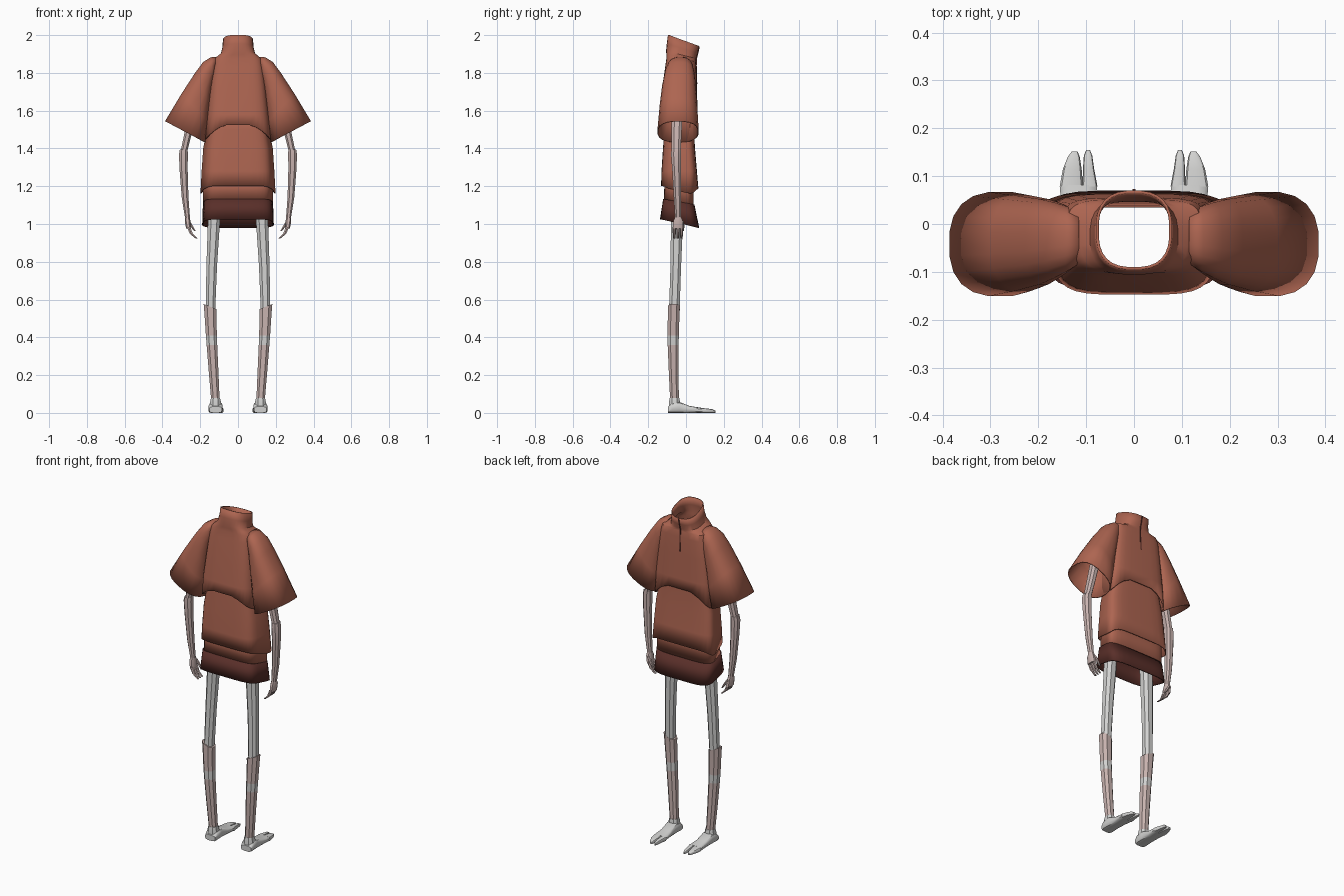
import bpy, bmesh, math
from mathutils import Vector


def material(name, rgb):
    m = bpy.data.materials.new(name)
    m.diffuse_color = (*rgb, 1)
    return m


RUST = material("rust cloth", (0.42, 0.13, 0.082))
DARK = material("dark brown cloth", (0.1, 0.028, 0.022))
GREY = material("pale grey", (0.64, 0.64, 0.63))
PINK = material("pale pink", (0.58, 0.45, 0.43))


def ring(c, u, v, n=8, p=2.0, taper=0.0):
    """Superellipse around c with half axes u and v; taper widens u towards +v."""
    c, u, v = Vector(c), Vector(u), Vector(v)
    pts = []
    for i in range(n):
        a = 2 * math.pi * (i + 0.5) / n
        s = math.copysign(abs(math.cos(a)) ** (2 / p), math.cos(a))
        t = math.copysign(abs(math.sin(a)) ** (2 / p), math.sin(a))
        pts.append(c + u * s * (1 + taper * t) + v * t)
    return pts


def loft(name, rings, mats, caps=True, mirror=False, thick=0.0, rule=None, angle=35):
    bm = bmesh.new()
    rows = [[bm.verts.new(p) for p in r] for r in rings]
    n = len(rows[0])
    for a, b in zip(rows, rows[1:]):
        for i in range(n):
            bm.faces.new((a[i], a[(i + 1) % n], b[(i + 1) % n], b[i]))
    if caps:
        bm.faces.new(rows[0][::-1])
        bm.faces.new(rows[-1])
    bmesh.ops.recalc_face_normals(bm, faces=bm.faces)
    if rule:
        for f in bm.faces:
            f.material_index = rule(f.calc_center_median())
    me = bpy.data.meshes.new(name)
    bm.to_mesh(me)
    bm.free()
    for m in mats:
        me.materials.append(m)
    ob = bpy.data.objects.new(name, me)
    bpy.context.collection.objects.link(ob)
    bpy.ops.object.select_all(action='DESELECT')
    ob.select_set(True)
    bpy.context.view_layer.objects.active = ob
    bpy.ops.object.shade_smooth_by_angle(angle=math.radians(angle))
    if thick:
        s = ob.modifiers.new("Thickness", 'SOLIDIFY')
        s.thickness, s.offset = thick, -1
    if mirror:
        ob.modifiers.new("Mirror", 'MIRROR')
    return ob


def cloth(hx, y0, y1, z, tilt=0.0, p=4.5, taper=0.1, n=28):
    """Horizontal garment section; tilt is the rise from y0 to y1."""
    return ring((0, (y0 + y1) / 2, z), (hx, 0, 0), (0, (y1 - y0) / 2, tilt / 2), n, p, taper)


def limb(sections, n=8):
    return [ring((x, y, z), (rx, 0, 0), (0, ry, 0), n, 2.4) for x, y, z, rx, ry in sections]


# Upper top with arched hem, running up into the tilted collar
hem = cloth(0.178, -0.148, 0.064, 1.53)
for q in hem:
    q.z -= 0.10 * (abs(q.x) / 0.19) ** 2.5
loft("upper_top", [
    hem,
    cloth(0.17, -0.142, 0.062, 1.58),
    cloth(0.155, -0.126, 0.058, 1.72),
    cloth(0.142, -0.110, 0.055, 1.83, -0.01),
    cloth(0.134, -0.104, 0.052, 1.868, -0.015, 4),
    cloth(0.112, -0.104, 0.052, 1.882, -0.03, 3.2, 0),
    cloth(0.092, -0.106, 0.054, 1.896, -0.04, 2.8, 0),
    cloth(0.083, -0.102, 0.062, 1.93, -0.05, 2.6, 0),
    cloth(0.080, -0.096, 0.070, 1.972, -0.06, 2.6, 0)],
    [RUST], caps=False, thick=0.006)

# Narrow neck placket on the toe side
loft("neck_placket", [
    ring((0, y, z), (0.004, 0, 0), (0, 0.004, 0), 4, 2)
    for y, z in ((0.057, 1.74), (0.054, 1.84), (0.055, 1.875), (0.063, 1.905), (0.070, 1.941))],
    [DARK])

# Bell sleeves: each section runs from an outer to an inner point
sleeve = []
for xo, zo, xi, zi, cy, d in (
        (0.115, 1.885, 0.12, 1.80, -0.030, 0.055),
        (0.145, 1.883, 0.13, 1.76, -0.031, 0.068),
        (0.185, 1.858, 0.14, 1.70, -0.034, 0.080),
        (0.228, 1.800, 0.148, 1.635, -0.037, 0.090),
        (0.300, 1.690, 0.158, 1.54, -0.040, 0.100),
        (0.387, 1.545, 0.172, 1.432, -0.042, 0.110)):
    sleeve.append(ring(((xo + xi) / 2, cy, (zo + zi) / 2),
                       ((xo - xi) / 2, 0, (zo - zi) / 2), (0, d, 0), 20, 2.5))
loft("bell_sleeve", sleeve, [RUST], caps=False, mirror=True, thick=0.006, angle=45)

# Lower shirt under the arched hem, dipping at the side seams
tail = cloth(0.192, -0.132, 0.066, 1.195, -0.015)
for q in tail:
    q.z -= 0.03 * (abs(q.x) / 0.2) ** 8
loft("lower_shirt", [
    tail,
    cloth(0.186, -0.130, 0.058, 1.28),
    cloth(0.178, -0.122, 0.048, 1.40),
    cloth(0.160, -0.115, 0.042, 1.50),
    cloth(0.145, -0.105, 0.040, 1.62)], [RUST], caps=False, thick=0.005)

# Short skirt: rust band above, dark band below, lower on the toe side
loft("skirt_band", [
    cloth(0.178, -0.118, 0.040, 1.11, -0.03),
    cloth(0.178, -0.112, 0.040, 1.26)], [RUST], caps=False, thick=0.005)
loft("skirt_hem", [
    cloth(0.188, -0.138, 0.070, 1.003, -0.045, taper=0.03),
    cloth(0.182, -0.121, 0.045, 1.118, -0.03, taper=0.06)], [DARK], caps=False, thick=0.006)

# Arms
loft("upper_arm", limb([
    (0.19, -0.04, 1.76, 0.026, 0.03), (0.235, -0.045, 1.62, 0.024, 0.03),
    (0.262, -0.05, 1.49, 0.021, 0.029), (0.286, -0.052, 1.385, 0.019, 0.025)]),
    [PINK], mirror=True)
loft("forearm", limb([
    (0.287, -0.052, 1.395, 0.022, 0.027), (0.289, -0.053, 1.37, 0.025, 0.028),
    (0.288, -0.050, 1.29, 0.023, 0.025), (0.280, -0.045, 1.14, 0.019, 0.021),
    (0.267, -0.042, 1.03, 0.014, 0.017)]), [PINK], mirror=True)

# Hands with curled fingers and a thumb
loft("palm", limb([
    (0.268, -0.042, 1.04, 0.013, 0.016), (0.267, -0.042, 1.015, 0.016, 0.027),
    (0.262, -0.042, 0.975, 0.013, 0.029)]), [PINK], mirror=True)
for k, y in enumerate((-0.062, -0.043, -0.024)):
    loft(f"finger_{k + 1}", limb([
        (0.262, y, 0.985, 0.010, 0.009), (0.247, y, 0.948, 0.009, 0.008),
        (0.220, y, 0.924, 0.006, 0.006)], 6), [PINK], mirror=True)
loft("thumb", limb([
    (0.262, -0.022, 1.015, 0.009, 0.010), (0.243, -0.016, 0.985, 0.008, 0.008),
    (0.228, -0.017, 0.962, 0.005, 0.005)], 6), [PINK], mirror=True)

# Legs
loft("thigh", limb([
    (0.122, -0.048, 1.20, 0.036, 0.038), (0.128, -0.048, 1.00, 0.034, 0.034),
    (0.139, -0.054, 0.78, 0.030, 0.030), (0.146, -0.062, 0.54, 0.027, 0.030)]),
    [GREY], mirror=True)
shin = limb([
    (0.147, -0.064, 0.562, 0.037, 0.034), (0.146, -0.065, 0.53, 0.034, 0.033),
    (0.141, -0.068, 0.41, 0.031, 0.032), (0.138, -0.068, 0.36, 0.030, 0.031),
    (0.128, -0.065, 0.20, 0.027, 0.027), (0.120, -0.061, 0.075, 0.024, 0.025)])
for q in shin[0]:
    q.z += 0.4 * (q.x - 0.147)
loft("shin", shin, [PINK, GREY], mirror=True, rule=lambda c: int(0.365 < c.z < 0.405))
loft("ankle", limb([
    (0.119, -0.061, 0.03, 0.033, 0.032), (0.119, -0.061, 0.06, 0.030, 0.031),
    (0.119, -0.061, 0.078, 0.026, 0.027)]), [GREY], mirror=True)


# Split-toed feet: sections along y as (x, y, half width, height)
def foot_part(name, sections):
    loft(name, [ring((x, y, h / 2), (w, 0, 0), (0, 0, h / 2), 12, 3.5)
                for x, y, w, h in sections], [GREY], mirror=True)


foot_part("foot", [(0.118, -0.094, 0.033, 0.034), (0.118, -0.075, 0.038, 0.052),
                   (0.118, -0.035, 0.036, 0.058), (0.117, 0.02, 0.035, 0.037),
                   (0.116, 0.082, 0.040, 0.027)])
foot_part("outer_toe", [(0.131, 0.078, 0.025, 0.027), (0.129, 0.115, 0.020, 0.023),
                        (0.126, 0.14, 0.013, 0.019), (0.124, 0.152, 0.006, 0.012)])
foot_part("inner_toe", [(0.092, 0.078, 0.016, 0.027), (0.095, 0.115, 0.012, 0.023),
                        (0.096, 0.143, 0.009, 0.019), (0.096, 0.155, 0.004, 0.012)])
